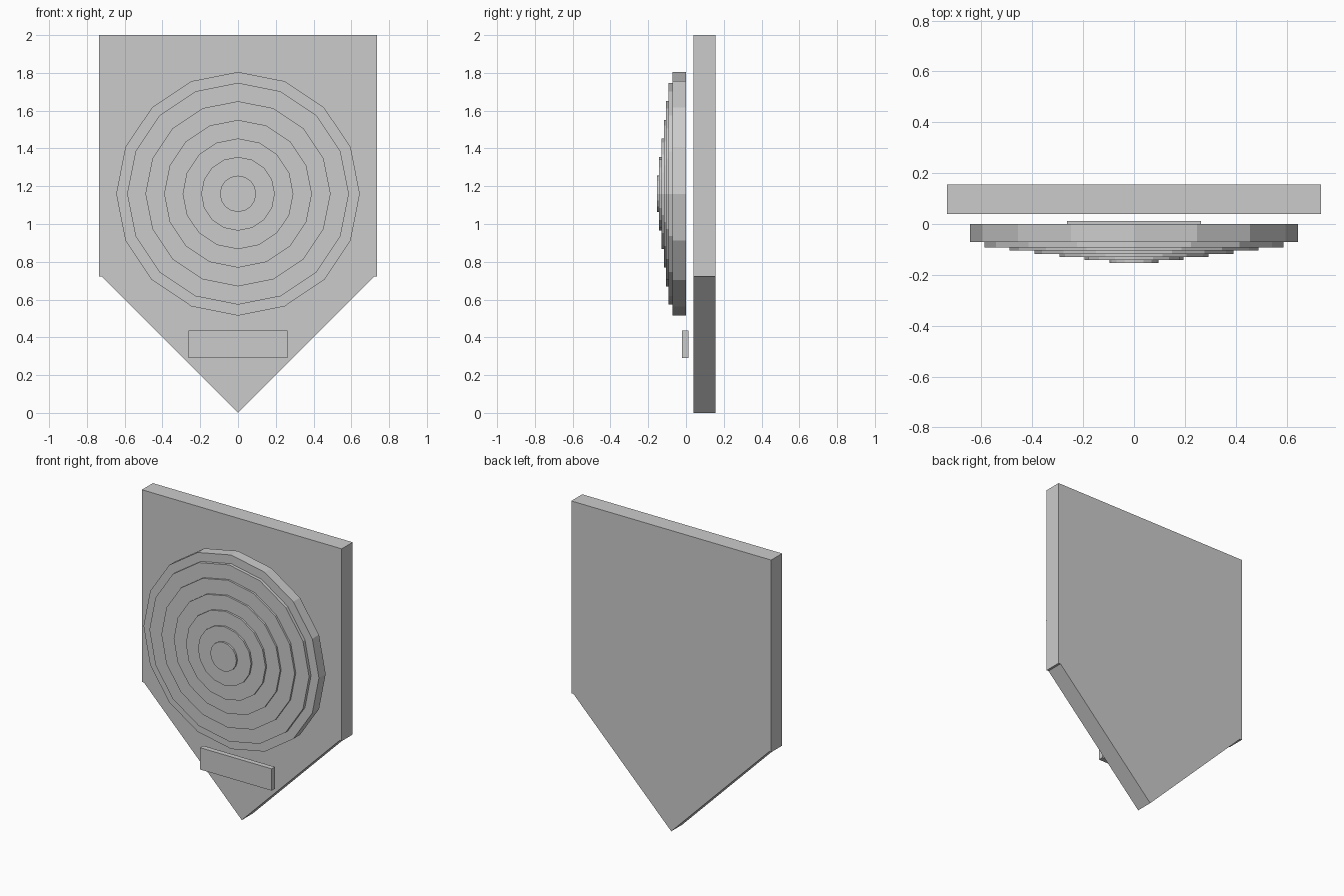
import bpy, bmesh, math

if "Cube" in bpy.data.objects:
    bpy.data.objects.remove(bpy.data.objects["Cube"])

SIDES = 16
DISC_Z = 1.16


def finish(bm, name):
    bmesh.ops.recalc_face_normals(bm, faces=bm.faces[:])
    mesh = bpy.data.meshes.new(name)
    bm.to_mesh(mesh)
    bm.free()
    obj = bpy.data.objects.new(name, mesh)
    bpy.context.collection.objects.link(obj)
    return obj


def prism(name, outline, y0, y1):
    """Extrude an (x, z) outline from y0 to y1."""
    bm = bmesh.new()
    face = bm.faces.new([bm.verts.new((x, y0, z)) for x, z in outline])
    ext = bmesh.ops.extrude_face_region(bm, geom=[face])
    verts = [g for g in ext["geom"] if isinstance(g, bmesh.types.BMVert)]
    bmesh.ops.translate(bm, verts=verts, vec=(0, y1 - y0, 0))
    return finish(bm, name)


def stepped_disc(name, profile):
    """Bridge rings of (radius, y) around the y axis and cap both ends."""
    bm = bmesh.new()
    rings = []
    for r, y in profile:
        rings.append([bm.verts.new((r * math.sin(2 * math.pi * i / SIDES), y,
                                    DISC_Z + r * math.cos(2 * math.pi * i / SIDES)))
                      for i in range(SIDES)])
    for a, b in zip(rings, rings[1:]):
        for i in range(SIDES):
            j = (i + 1) % SIDES
            bm.faces.new((a[i], a[j], b[j], b[i]))
    bm.faces.new(rings[0])
    bm.faces.new(rings[-1])
    return finish(bm, name)


# Home-plate shaped backing board
half = [(0, 0), (0.72, 0.722), (0.735, 0.722), (0.735, 2.0)]
prism("backing_board", half + [(-x, z) for x, z in reversed(half[1:])], 0.04, 0.155)

# Disc of stacked, shrinking tiers
tiers = [(0.645, -0.071), (0.587, -0.092), (0.49, -0.105), (0.391, -0.117),
         (0.293, -0.13), (0.195, -0.142), (0.096, -0.154)]
profile, back = [], 0.0
for radius, front in tiers:
    profile += [(radius, back), (radius, front)]
    back = front
stepped_disc("tiered_disc", profile)

# Small plaque below the disc
prism("plaque", [(-0.263, 0.29), (0.263, 0.29), (0.263, 0.435), (-0.263, 0.435)],
      -0.022, 0.012)
